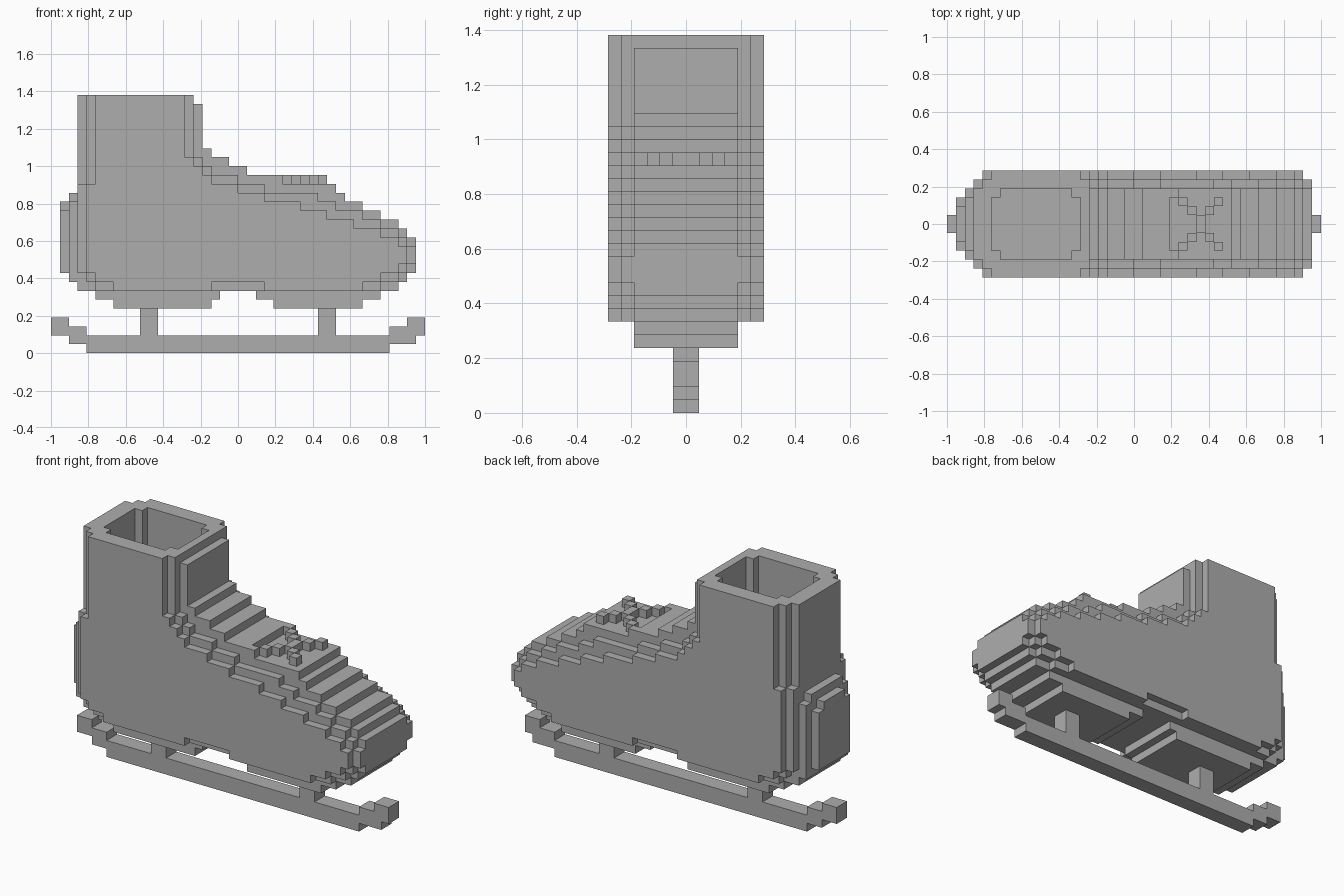
import bpy
import bmesh
from mathutils import Vector

if "Cube" in bpy.data.objects:
    bpy.data.objects.remove(bpy.data.objects["Cube"], do_unlink=True)

UNIT = 2 / 42   # edge of one block
MID = 21        # block column at x = 0

grey = bpy.data.materials.new("plain_grey")
grey.use_nodes = True
colour = (0.42, 0.42, 0.42, 1)
grey.diffuse_color = colour
grey.node_tree.nodes["Principled BSDF"].inputs["Base Color"].default_value = colour


def box(x0, x1, half_y, z0, z1):
    """Blocks of a box that is symmetric across y."""
    return {(x, y, z) for x in range(x0, x1)
            for y in range(-half_y, half_y) for z in range(z0, z1)}


def heights(start, runs):
    """Expand (end, height) runs to one height per column."""
    result = {}
    for end, height in runs:
        for x in range(start, end):
            result[x] = height
        start = end
    return result


def slab(layer, start, top, bottom):
    """Mirrored pair of one-block slabs between two stepped profiles."""
    upper, lower = heights(start, top), heights(start, bottom)
    return {(x, y, z) for x in upper for y in (layer - 1, -layer)
            for z in range(lower[x], upper[x])}


def build(name, blocks):
    """Skin the outside of a set of blocks and merge coplanar faces."""
    bm = bmesh.new()
    verts = {}

    def vert(p):
        key = tuple(p)
        if key not in verts:
            verts[key] = bm.verts.new(((p[0] - MID) * UNIT, p[1] * UNIT, p[2] * UNIT))
        return verts[key]

    for block in sorted(blocks):
        for axis in range(3):
            u, v = Vector((0, 0, 0)), Vector((0, 0, 0))
            u[(axis + 1) % 3] = v[(axis + 2) % 3] = 1
            for side in (0, 1):
                near = list(block)
                near[axis] += 2 * side - 1
                if tuple(near) in blocks:
                    continue
                a = Vector(block)
                a[axis] += side
                ring = [a, a + u, a + u + v, a + v]
                bm.faces.new([vert(p) for p in (ring if side else ring[::-1])])
    bmesh.ops.dissolve_limit(bm, angle_limit=0.02, verts=bm.verts[:], edges=bm.edges[:])
    mesh = bpy.data.meshes.new(name)
    bm.to_mesh(mesh)
    bm.free()
    mesh.materials.append(grey)
    obj = bpy.data.objects.new(name, mesh)
    bpy.context.collection.objects.link(obj)


# Boot upper: stepped slabs from the middle out to the sides
shaft = [(16, 29), (17, 28), (18, 23), (20, 22), (22, 21)]
toe = [(32, 19), (33, 18), (35, 17), (37, 16), (39, 15), (40, 14), (41, 13)]
base = [(3, 8), (39, 7), (40, 8), (41, 9)]
boot = set()
for layer, heel_top in ((1, 17), (2, 17), (3, 16)):
    boot |= slab(layer, 1, [(2, heel_top), (3, 18)] + shaft + [(25, 20)] + toe,
                 [(2, 9)] + base)
boot |= slab(4, 2, [(3, 17)] + shaft + [(26, 20)] + toe, base)
boot |= slab(5, 3,
             [(4, 19), (16, 29), (17, 22), (18, 21), (21, 20), (24, 19), (30, 18),
              (32, 17), (35, 16), (37, 15), (39, 14), (40, 13), (41, 12)],
             [(4, 9), (5, 8), (37, 7), (39, 8), (40, 9), (41, 10)])
boot |= slab(6, 4,
             [(5, 19), (15, 29), (16, 22), (17, 21), (18, 20), (21, 19), (24, 18),
              (28, 17), (31, 16), (34, 15), (37, 14), (39, 13), (40, 12)],
             [(5, 9), (7, 8), (18, 7), (24, 8), (35, 7), (37, 8), (39, 9), (40, 10)])

# Foot opening
boot -= box(5, 15, 3, 9, 29) | box(6, 14, 4, 9, 29)
build("boot", boot)

# Heel and front sole pads
build("heel_sole", box(5, 19, 4, 6, 7) | box(7, 18, 4, 5, 6))
build("front_sole", box(23, 37, 4, 6, 7) | box(25, 35, 4, 5, 6))

# Blade with upturned ends, and its posts
build("blade", box(4, 38, 1, 0, 2) | box(2, 4, 1, 1, 3) | box(0, 2, 1, 2, 4)
      | box(38, 40, 1, 1, 3) | box(40, 41, 1, 1, 2) | box(40, 42, 1, 2, 4))
for name, x in (("rear_post", 10), ("front_post", 30)):
    build(name, box(x, x + 2, 1, 2, 5))

# Crossed lace bow
build("lace_bow", {(28 + s * k, y, 19) for k in range(3)
                   for s in (-1, 1) for y in (k, -k - 1)})
